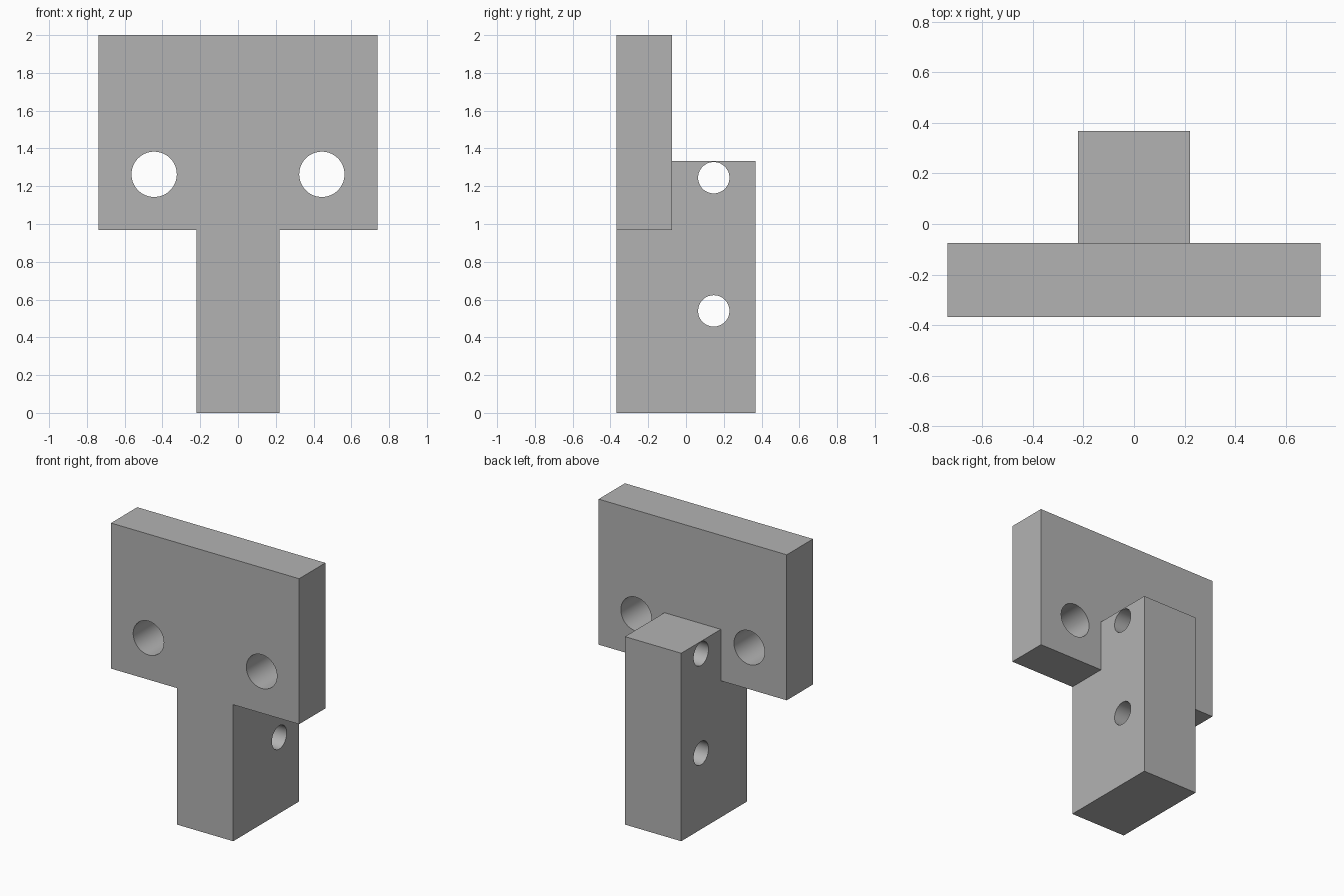
import bpy, math
from mathutils import Vector

if "Cube" in bpy.data.objects:
    bpy.data.objects.remove(bpy.data.objects["Cube"])

grey = bpy.data.materials.new("plain grey")
grey.diffuse_color = (0.45, 0.45, 0.45, 1)
grey.use_nodes = True
grey.node_tree.nodes["Principled BSDF"].inputs["Base Color"].default_value = grey.diffuse_color


def box(name, lo, hi):
    lo, hi = Vector(lo), Vector(hi)
    bpy.ops.mesh.primitive_cube_add(size=1, location=(lo + hi) / 2)
    ob = bpy.context.object
    ob.name = name
    ob.scale = hi - lo
    bpy.ops.object.transform_apply(location=True, rotation=True, scale=True)
    return ob


def rod(name, loc, radius, rot):
    bpy.ops.mesh.primitive_cylinder_add(vertices=64, radius=radius, depth=3,
                                        location=loc, rotation=rot)
    ob = bpy.context.object
    ob.name = name
    return ob


def combine(target, other, operation):
    mod = target.modifiers.new("join", 'BOOLEAN')
    mod.operation, mod.solver, mod.object = operation, 'EXACT', other
    bpy.context.view_layer.objects.active = target
    bpy.ops.object.modifier_apply(modifier=mod.name)
    bpy.data.objects.remove(other, do_unlink=True)


# upright block fused with the wide front plate
bracket = box("bracket", (-0.221, -0.369, 0), (0.221, 0.369, 1.333))
plate = box("plate", (-0.738, -0.369, 0.968), (0.738, -0.075, 2))
combine(bracket, plate, 'UNION')

# two large holes front to back through the plate
for x in (-0.444, 0.444):
    combine(bracket, rod("plate_hole", (x, 0, 1.263), 0.12, (math.pi / 2, 0, 0)), 'DIFFERENCE')

# two smaller holes side to side through the block
for z in (0.54, 1.245):
    combine(bracket, rod("block_hole", (0, 0.147, z), 0.083, (0, math.pi / 2, 0)), 'DIFFERENCE')

# material and smooth hole walls
bracket.data.materials.clear()
bracket.data.materials.append(grey)
bpy.ops.object.select_all(action='DESELECT')
bracket.select_set(True)
bpy.context.view_layer.objects.active = bracket
bpy.ops.object.shade_smooth_by_angle(angle=math.radians(30))
